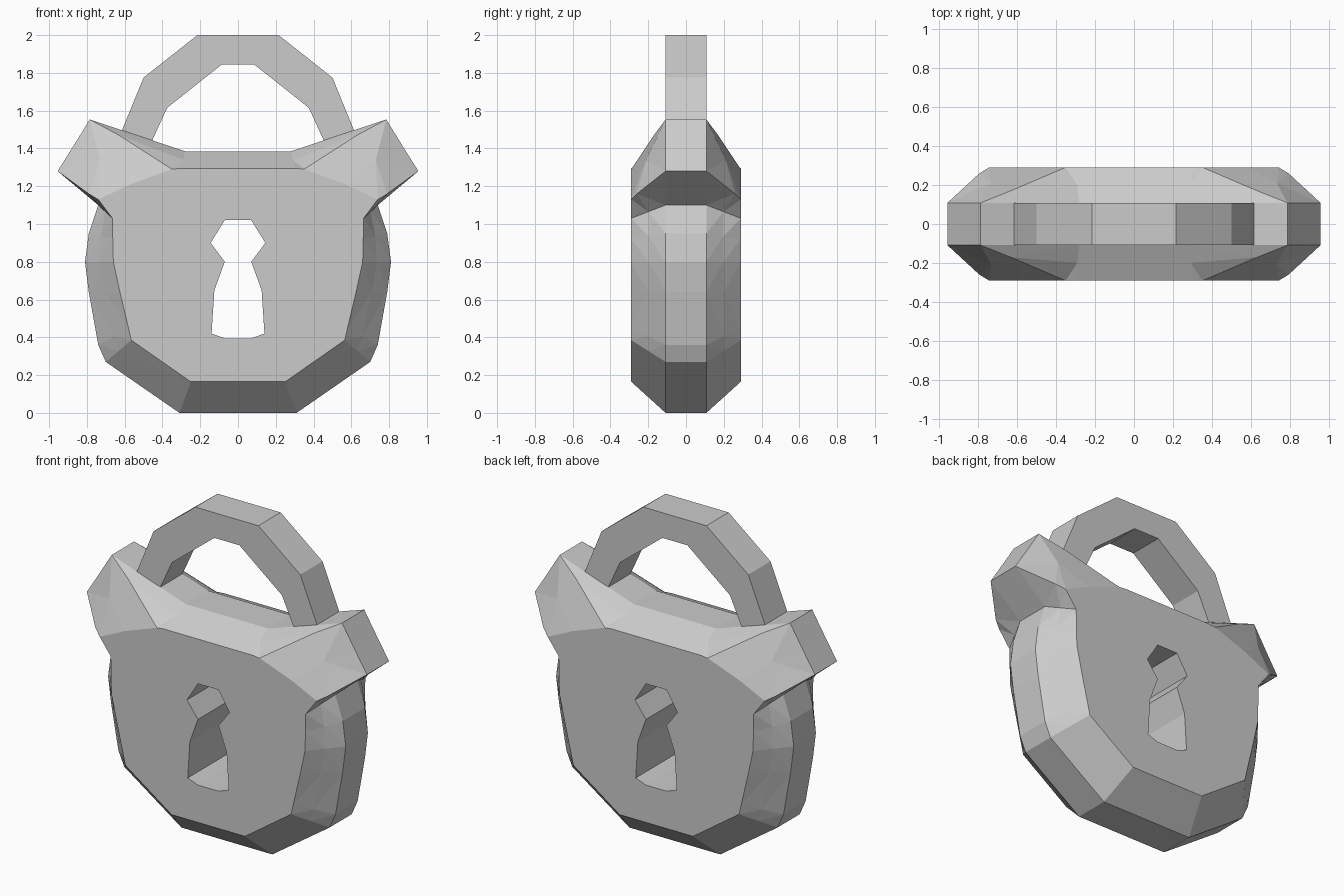
import bpy, bmesh

if "Cube" in bpy.data.objects:
    bpy.data.objects.remove(bpy.data.objects["Cube"])


def mirrored(points):
    """Close a right-hand half outline into a full loop across x = 0."""
    return points + [(-p[0],) + tuple(p[1:]) for p in reversed(points)]


def loft(name, rings):
    """Skin consecutive rings of (x, y, z) points and cap both ends."""
    bm = bmesh.new()
    loops = [[bm.verts.new(p) for p in ring] for ring in rings]
    n = len(loops[0])
    for a, b in zip(loops, loops[1:]):
        for i in range(n):
            j = (i + 1) % n
            bm.faces.new((a[i], a[j], b[j], b[i]))
    bm.faces.new(loops[0])
    bm.faces.new(loops[-1])
    bmesh.ops.recalc_face_normals(bm, faces=bm.faces)
    bmesh.ops.triangulate(bm, faces=bm.faces)
    mesh = bpy.data.meshes.new(name)
    bm.to_mesh(mesh)
    bm.free()
    obj = bpy.data.objects.new(name, mesh)
    bpy.context.collection.objects.link(obj)
    return obj


def prism(name, half_outline, depth):
    outline = mirrored(half_outline)
    return loft(name, [[(x, y, z) for x, z in outline] for y in (-depth, depth)])


EDGE, FACE = 0.108, 0.29

# Body: widest rim outline, matching flat-face outline, and the ear ridge between
rim = [(.31, 0), (.70, .27), (.74, .36), (.79, .64), (.81, .80), (.79, .95),
       (.74, 1.10), (.955, 1.28), (.87, 1.415), (.785, 1.553), (.28, 1.385)]
flat = [(.25, .165), (.565, .385), (.58, .45), (.625, .64), (.66, .80), (.663, .92),
        (.665, 1.03), (.74, 1.13), (.57, 1.21), (.35, 1.29), (.30, 1.295)]
ear_ridge = {7: (.79, .26, 1.16), 8: (.73, .21, 1.34), 9: (.63, .17, 1.47)}

ridge = [ear_ridge.get(i, ((a[0] + b[0]) / 2, (EDGE + FACE) / 2, (a[1] + b[1]) / 2))
         for i, (a, b) in enumerate(zip(rim, flat))]
half_rings = [[(x, FACE, z) for x, z in flat], ridge, [(x, EDGE, z) for x, z in rim]]
back = [mirrored(r) for r in half_rings]
front = [[(x, -y, z) for x, y, z in r] for r in reversed(back)]
body = loft("lock_body", back + front)

# Keyhole cut straight through the body
keyhole = prism("keyhole_cutter", [(.07, .395), (.14, .42), (.125, .65), (.07, .80),
                                   (.145, .90), (.07, 1.02)], 0.5)
keyhole.hide_render = True
keyhole.hide_viewport = True
cut = body.modifiers.new("keyhole", 'BOOLEAN')
cut.operation = 'DIFFERENCE'
cut.solver = 'EXACT'
cut.object = keyhole

# Shackle arch, with its feet sunk into the body
shackle = prism("shackle", [(.085, 1.845), (.375, 1.615), (.51, 1.32), (.67, 1.36),
                            (.50, 1.775), (.215, 2.0)][::1], EDGE)
